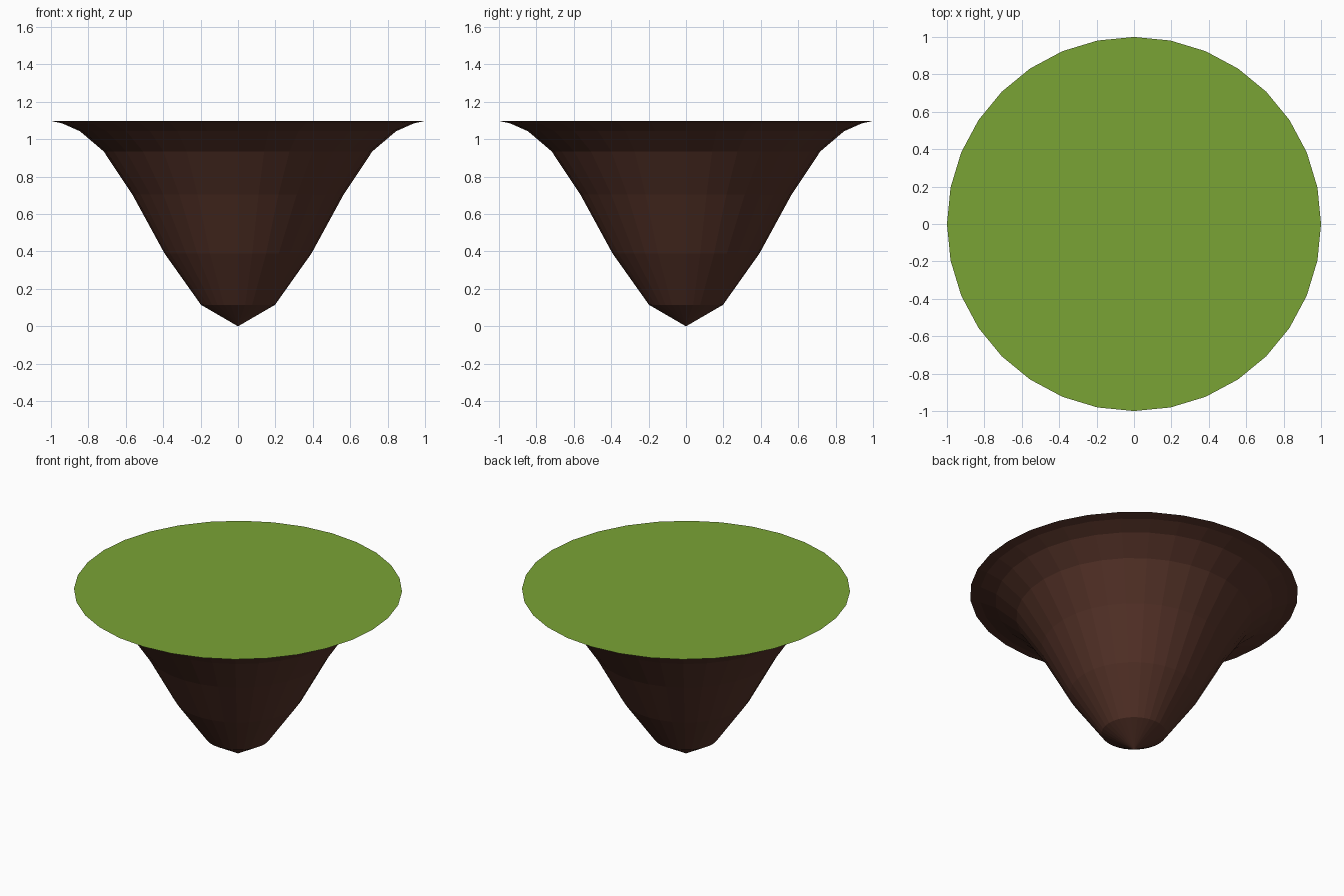
import bpy, bmesh
from math import cos, sin, pi

if "Cube" in bpy.data.objects:
    bpy.data.objects.remove(bpy.data.objects["Cube"])

SIDES = 32
# underside profile from the tip to the rim: radius, height
PROFILE = [(0.198, 0.115), (0.393, 0.39), (0.565, 0.705), (0.718, 0.935),
           (0.845, 1.043), (0.94, 1.085), (1.0, 1.098)]


def material(name, color):
    mat = bpy.data.materials.new(name)
    mat.diffuse_color = (*color, 1)
    mat.use_nodes = True
    mat.node_tree.nodes["Principled BSDF"].inputs["Base Color"].default_value = mat.diffuse_color
    return mat


def ring(bm, r, z):
    return [bm.verts.new((r * cos(2 * pi * i / SIDES), r * sin(2 * pi * i / SIDES), z))
            for i in range(SIDES)]


def finish(bm, name, mat):
    mesh = bpy.data.meshes.new(name)
    bm.to_mesh(mesh)
    bm.free()
    mesh.materials.append(mat)
    obj = bpy.data.objects.new(name, mesh)
    bpy.context.collection.objects.link(obj)


# earthen underside of the floating island
bm = bmesh.new()
tip = bm.verts.new((0, 0, 0))
rings = [ring(bm, r, z) for r, z in PROFILE]
for i in range(SIDES):
    j = (i + 1) % SIDES
    bm.faces.new((tip, rings[0][j], rings[0][i]))
    for a, b in zip(rings, rings[1:]):
        bm.faces.new((a[i], a[j], b[j], b[i]))
finish(bm, "earth_underside", material("earth", (0.09, 0.032, 0.021)))

# flat grass top
bm = bmesh.new()
bm.faces.new(ring(bm, *PROFILE[-1]))
finish(bm, "grass_top", material("grass", (0.195, 0.37, 0.036)))
